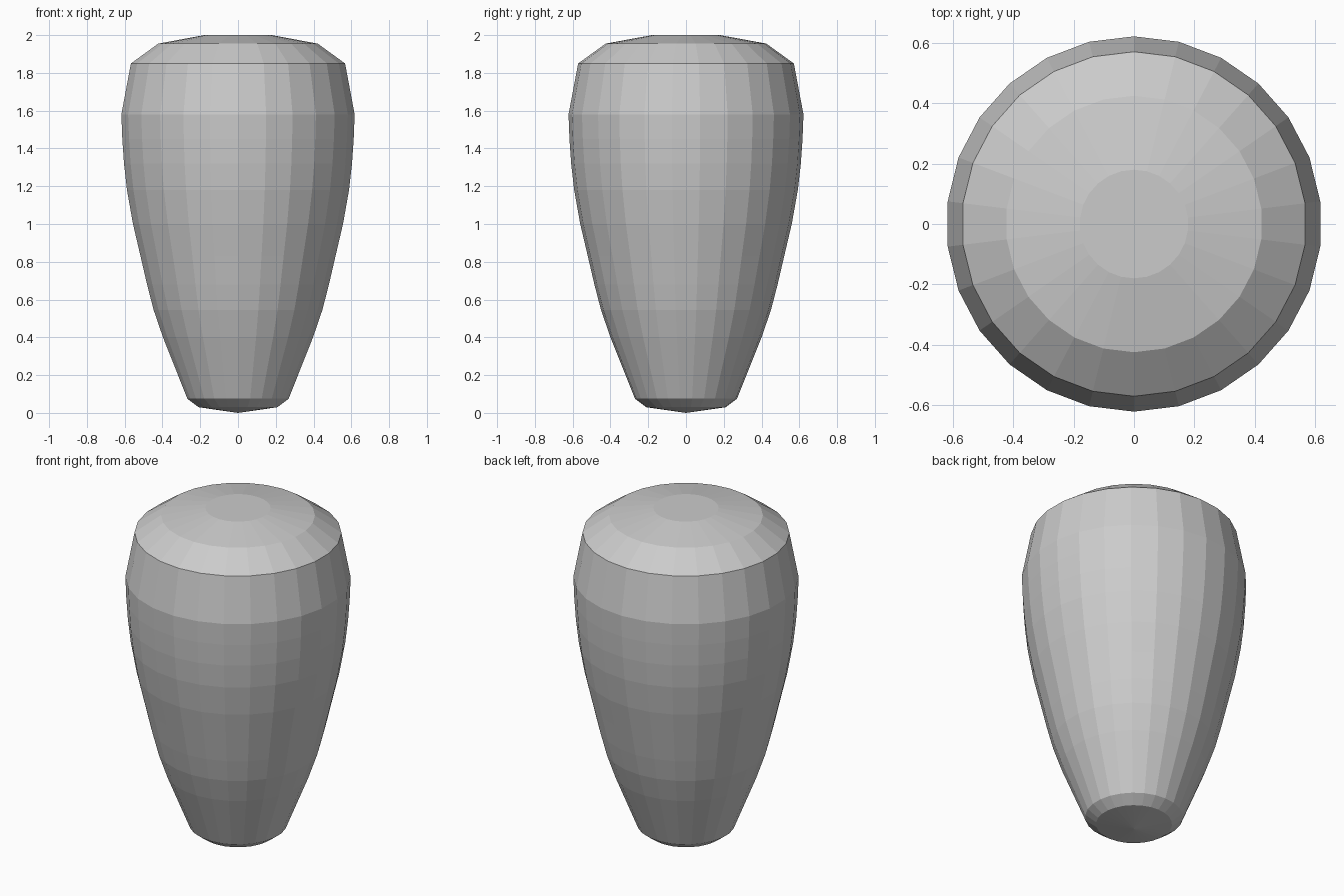
import bpy, bmesh, math

cube = bpy.data.objects.get("Cube")
if cube:
    bpy.data.objects.remove(cube, do_unlink=True)

SEGMENTS = 26

# Radius and height of each ring, from base to top
PROFILE = [(0.21, 0.03), (0.27, 0.075), (0.34, 0.25), (0.40, 0.40),
           (0.45, 0.545), (0.485, 0.68), (0.52, 0.83), (0.56, 1.0),
           (0.592, 1.18), (0.608, 1.32), (0.617, 1.45), (0.622, 1.58),
           (0.571, 1.85), (0.425, 1.955), (0.18, 2.0)]


def make_material(name, color):
    mat = bpy.data.materials.new(name)
    mat.use_nodes = True
    mat.diffuse_color = color
    mat.node_tree.nodes["Principled BSDF"].inputs["Base Color"].default_value = color
    return mat


bm = bmesh.new()

# Faceted wall and shoulder
rings = []
for radius, z in PROFILE:
    angles = [math.pi / 2 + math.tau * i / SEGMENTS for i in range(SEGMENTS)]
    rings.append([bm.verts.new((radius * math.cos(a), radius * math.sin(a), z))
                  for a in angles])
for low, high in zip(rings, rings[1:]):
    for i in range(SEGMENTS):
        j = (i + 1) % SEGMENTS
        bm.faces.new((low[i], low[j], high[j], high[i]))

# Flat top and shallow pointed base
bm.faces.new(rings[-1])
tip = bm.verts.new((0, 0, 0))
for i in range(SEGMENTS):
    bm.faces.new((rings[0][(i + 1) % SEGMENTS], rings[0][i], tip))

bmesh.ops.recalc_face_normals(bm, faces=bm.faces)
mesh = bpy.data.meshes.new("tapered_body")
bm.to_mesh(mesh)
bm.free()
mesh.materials.append(make_material("light grey", (0.6, 0.6, 0.6, 1)))
body = bpy.data.objects.new("tapered_body", mesh)
bpy.context.collection.objects.link(body)
